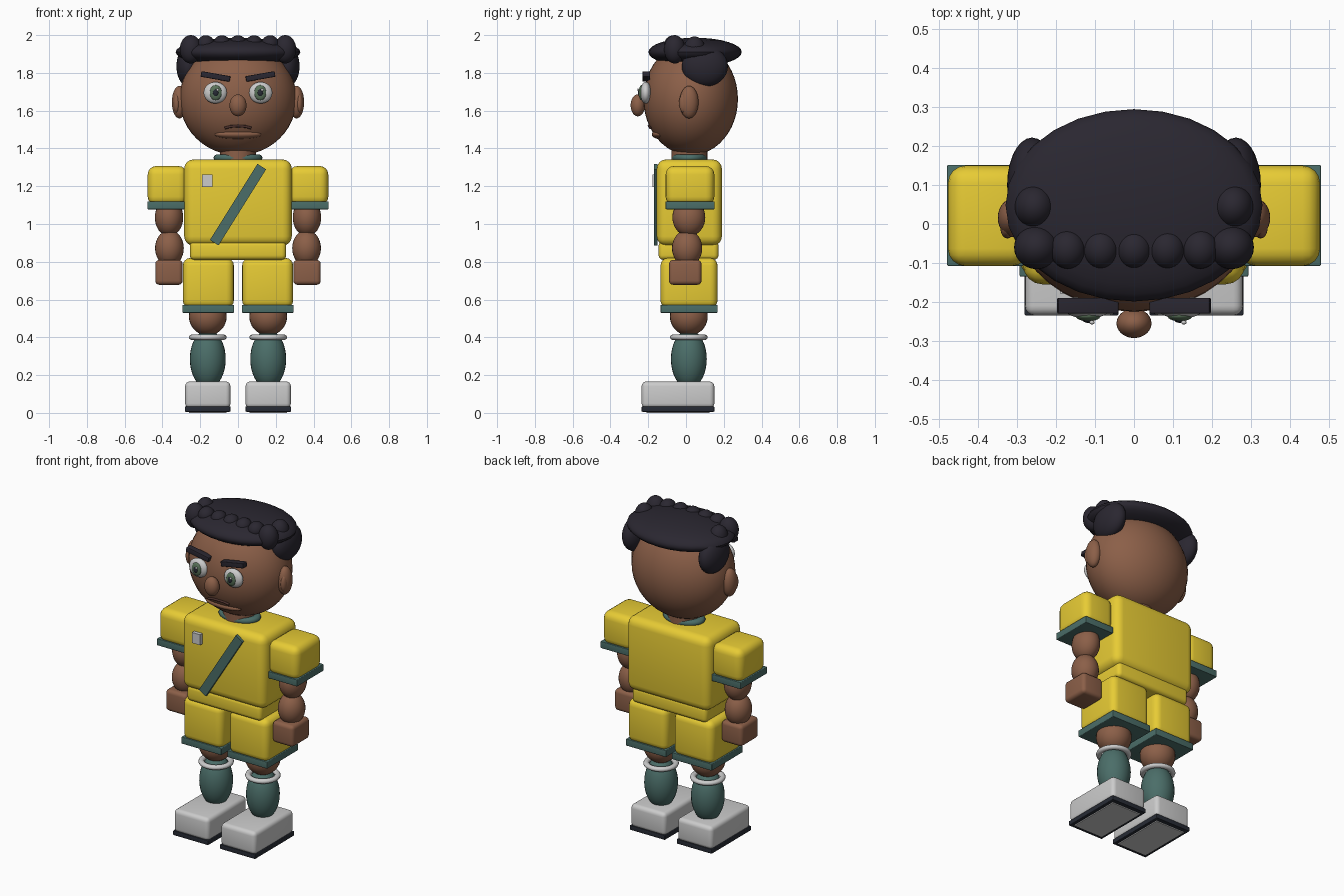
import bpy, math

if "Cube" in bpy.data.objects:
    bpy.data.objects.remove(bpy.data.objects["Cube"])

def mat(name, rgb):
    m = bpy.data.materials.new(name)
    m.diffuse_color = (*rgb, 1)
    m.use_nodes = True
    m.node_tree.nodes["Principled BSDF"].inputs["Base Color"].default_value = m.diffuse_color
    return m

SKIN = mat("skin", (0.26, 0.115, 0.065))
HAIR = mat("hair", (0.023, 0.02, 0.03))
YELLOW = mat("yellow_cloth", (0.8, 0.6, 0.035))
TEAL = mat("teal_cloth", (0.07, 0.155, 0.14))
DARK = mat("dark_rubber", (0.02, 0.024, 0.035))
IRIS = mat("iris_green", (0.1, 0.17, 0.1))
LIP = mat("mouth_dark", (0.07, 0.03, 0.025))

def finish(name, m, smooth=True):
    o = bpy.context.object
    o.name = name
    if m:
        o.data.materials.append(m)
    if smooth:
        bpy.ops.object.shade_smooth_by_angle(angle=math.radians(40))
    return o

def ball(name, loc, radii, m=None, seg=28, rings=18):
    bpy.ops.mesh.primitive_uv_sphere_add(segments=seg, ring_count=rings, location=loc)
    bpy.context.object.scale = radii
    bpy.ops.object.transform_apply(location=False, rotation=False)
    return finish(name, m)

def block(name, lo, hi, m=None, bevel=0.0, tilt=0.0):
    """Box from corner lo to corner hi, rounded, tilted about y."""
    loc = [(a + b) / 2 for a, b in zip(lo, hi)]
    bpy.ops.mesh.primitive_cube_add(size=1, location=loc)
    o = bpy.context.object
    o.scale = [b - a for a, b in zip(lo, hi)]
    bpy.ops.object.transform_apply(location=False, rotation=False)
    o.rotation_euler.y = tilt
    if bevel:
        b = o.modifiers.new("round", "BEVEL")
        b.width, b.segments = bevel, 4
        bpy.ops.object.modifier_apply(modifier="round")
    return finish(name, m, bevel > 0)

def mblock(name, side, lo, hi, m=None, bevel=0.0):
    """Block given for the +x side, placed on either side."""
    xs = sorted((side * lo[0], side * hi[0]))
    return block(name, (xs[0], *lo[1:]), (xs[1], *hi[1:]), m, bevel)

def ring(name, loc, major, minor, m=None, scale=(1, 1, 1)):
    bpy.ops.mesh.primitive_torus_add(major_radius=major, minor_radius=minor, location=loc,
                                     major_segments=32, minor_segments=10)
    bpy.context.object.scale = scale
    return finish(name, m)

# head and face
ball("head", (0, 0.025, 1.662), (0.31, 0.25, 0.298), SKIN, 40, 24)
ball("nose", (0, -0.255, 1.628), (0.045, 0.038, 0.058), SKIN)
ball("lower_lip", (0, -0.135, 1.475), (0.125, 0.046, 0.026), SKIN)
curve = bpy.data.curves.new("mouth", "CURVE")
curve.dimensions = "3D"
curve.bevel_depth = 0.007
curve.bevel_resolution = 2
curve.use_fill_caps = True
sp = curve.splines.new("POLY")
pts = [(-0.07, -0.188, 1.508), (-0.04, -0.193, 1.516), (0, -0.196, 1.519),
       (0.04, -0.193, 1.516), (0.07, -0.188, 1.508)]
sp.points.add(len(pts) - 1)
for p, co in zip(sp.points, pts):
    p.co = (*co, 1)
curve.materials.append(LIP)
bpy.context.collection.objects.link(bpy.data.objects.new("mouth", curve))

# hair cap and front curls
ball("hair_cap", (0, 0.048, 1.91), (0.33, 0.247, 0.076), HAIR, 28, 16)
for i in range(-2, 3):
    ball("front_curl", (i * 0.085, -0.065, 1.952), (0.046, 0.05, 0.047), HAIR)

# torso
block("shirt", (-0.285, -0.155, 0.885), (0.285, 0.19, 1.342), YELLOW, 0.05)
block("waist", (-0.255, -0.145, 0.81), (0.255, 0.172, 0.91), YELLOW, 0.025)
bpy.ops.mesh.primitive_cylinder_add(radius=0.095, depth=0.12, location=(0, 0.018, 1.36))
finish("neck", SKIN)
ring("collar", (0, 0.018, 1.35), 0.105, 0.025, TEAL, (1, 0.72, 0.8))
block("sash", (-0.027, -0.17, 0.865), (0.027, -0.152, 1.34), TEAL, 0, math.radians(32))
block("chest_patch", (-0.19, -0.178, 1.197), (-0.135, -0.15, 1.262))

for s in (-1, 1):
    # ear, eye, brow
    ball("ear", (s * 0.31, 0.016, 1.645), (0.04, 0.05, 0.086), SKIN)
    ball("inner_ear", (s * 0.325, -0.012, 1.64), (0.018, 0.025, 0.05), SKIN)
    ball("eye_white", (s * 0.12, -0.213, 1.695), (0.062, 0.03, 0.057))
    ball("iris", (s * 0.118, -0.236, 1.695), (0.032, 0.014, 0.04), IRIS)
    ball("pupil", (s * 0.118, -0.245, 1.695), (0.015, 0.009, 0.02), DARK)
    ball("eye_glint", (s * 0.118 + 0.01, -0.253, 1.71), (0.007, 0.005, 0.007))
    block("eyebrow", (s * 0.119 - 0.078, -0.23, 1.766), (s * 0.119 + 0.078, -0.19, 1.796),
          HAIR, 0.004, -s * math.radians(10))
    # side hair
    ball("corner_curl", (s * 0.25, -0.06, 1.925), (0.058, 0.056, 0.075), HAIR)
    ball("side_curl", (s * 0.255, 0.045, 1.925), (0.052, 0.056, 0.068), HAIR)
    ball("side_lobe", (s * 0.262, 0.1, 1.835), (0.064, 0.122, 0.108), HAIR)
    # sleeve and arm
    mblock("sleeve", s, (0.27, -0.108, 1.1), (0.478, 0.15, 1.307), YELLOW, 0.045)
    mblock("sleeve_hem", s, (0.28, -0.108, 1.078), (0.48, 0.152, 1.12), TEAL, 0.004)
    ball("upper_arm", (s * 0.365, 0.015, 1.035), (0.075, 0.087, 0.1), SKIN)
    ball("forearm", (s * 0.363, 0.006, 0.872), (0.076, 0.08, 0.096), SKIN)
    mblock("hand", s, (0.293, -0.09, 0.678), (0.438, 0.082, 0.81), SKIN, 0.022)
    # shorts and leg
    mblock("shorts_leg", s, (0.022, -0.135, 0.555), (0.292, 0.167, 0.82), YELLOW, 0.04)
    mblock("shorts_hem", s, (0.02, -0.135, 0.53), (0.294, 0.168, 0.572), TEAL, 0.004)
    ball("knee", (s * 0.16, 0.015, 0.51), (0.1, 0.1, 0.1), SKIN)
    ball("sock", (s * 0.16, 0.015, 0.285), (0.095, 0.095, 0.155), TEAL)
    ring("sock_cuff", (s * 0.16, 0.015, 0.4), 0.083, 0.017, None, (1, 1, 0.85))
    # shoe
    mblock("shoe", s, (0.04, -0.235, 0.025), (0.28, 0.15, 0.166), None, 0.025)
    mblock("shoe_sole", s, (0.04, -0.235, 0.006), (0.281, 0.15, 0.034), DARK, 0.004)
    mblock("sole_pad", s, (0.06, -0.21, 0.0), (0.26, 0.125, 0.01))
